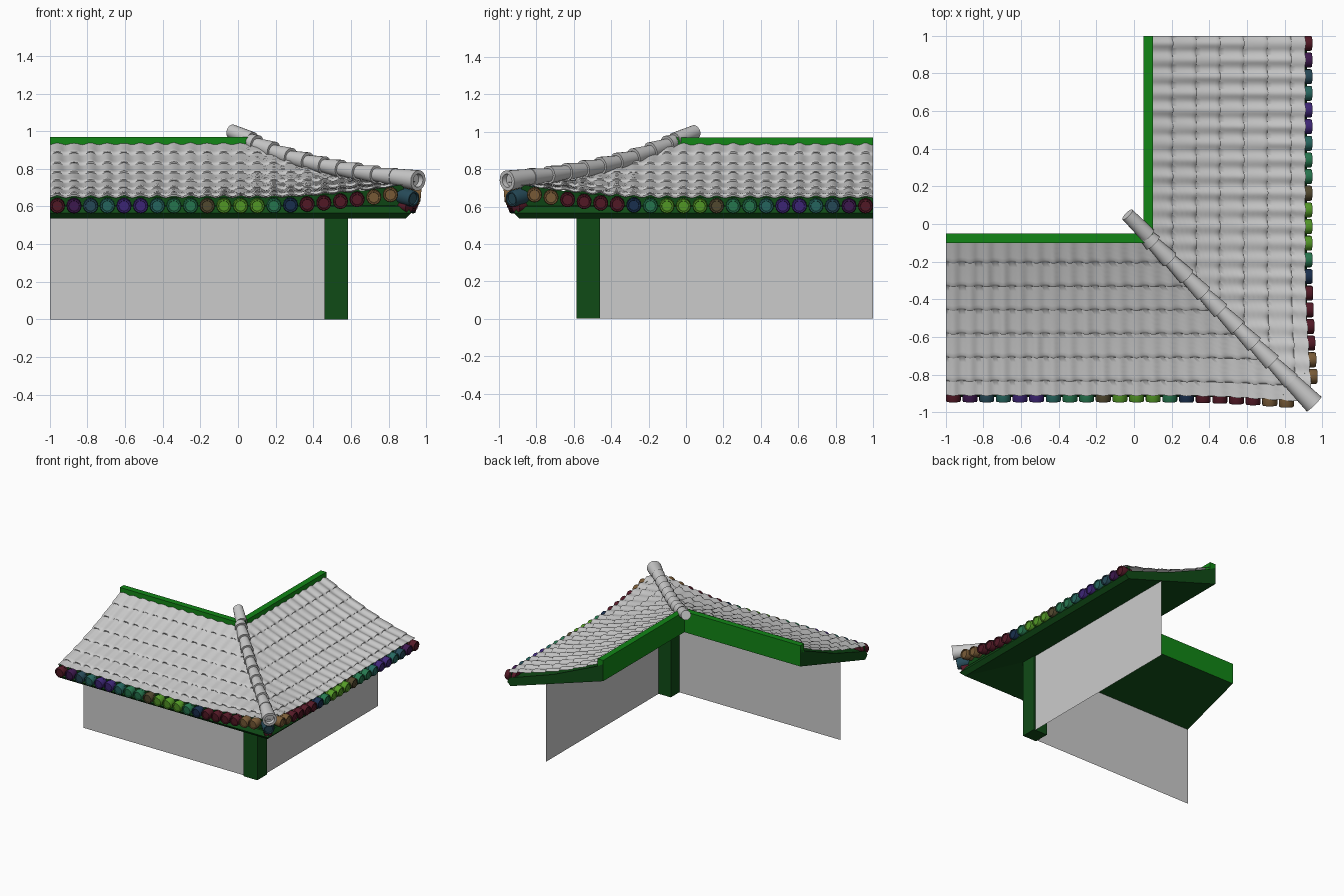
import bpy, bmesh, math, random
from mathutils import Vector

if "Cube" in bpy.data.objects:
    bpy.data.objects.remove(bpy.data.objects["Cube"])
random.seed(4)


def mat(name, c):
    m = bpy.data.materials.new(name)
    m.diffuse_color = (*c, 1)
    m.use_nodes = True
    m.node_tree.nodes["Principled BSDF"].inputs["Base Color"].default_value = m.diffuse_color
    return m


dark = mat("dark_green_paint", (0.005, 0.07, 0.008))
bright = mat("bright_green_paint", (0.006, 0.24, 0.008))
hues = [mat("glaze_%d" % i, c) for i, c in enumerate([
    (.09, .01, .02), (.05, .01, .08), (.02, .07, .10), (.02, .14, .12), (.05, .02, .19),
    (.02, .19, .08), (.09, .07, .03), (.09, .33, .02), (.01, .03, .08), (.20, .11, .04)])]


def make(name, verts, faces, m=None, smooth=None, fix=True):
    me = bpy.data.meshes.new(name)
    me.from_pydata([tuple(v) for v in verts], [], faces)
    ob = bpy.data.objects.new(name, me)
    bpy.context.collection.objects.link(ob)
    if fix:
        bm = bmesh.new()
        bm.from_mesh(me)
        bmesh.ops.recalc_face_normals(bm, faces=bm.faces)
        bm.to_mesh(me)
        bm.free()
    if m:
        me.materials.append(m)
    if smooth:
        bpy.ops.object.select_all(action='DESELECT')
        ob.select_set(True)
        bpy.context.view_layer.objects.active = ob
        bpy.ops.object.shade_smooth_by_angle(angle=math.radians(smooth))
    return ob


# a = position along the eave, d = distance out from the ridge; the wings mirror over the diagonal
def place(side, a, d, z):
    return (a, -d, z) if side == 0 else (d, -a, z)


def flare(a):
    return max(0, (a - 0.1) / 0.8) ** 2


def roof_z(a, d):
    u = (d - 0.1) / 0.8
    return 0.935 - 0.285 * (1.4 * u - 0.4 * u * u) + 0.075 * flare(a) * max(u, 0) ** 1.5


def lathe(name, p, q, profile, n=20, m=None):
    """Spin (along, radius) pairs around the line p-q."""
    p, q = Vector(p), Vector(q)
    rot = (q - p).to_track_quat('Z', 'Y')
    verts, faces = [], []
    for h, r in profile:
        for i in range(n):
            t = 2 * math.pi * i / n
            verts.append(p + rot @ Vector((r * math.cos(t), r * math.sin(t), h * (q - p).length)))
    for k in range(len(profile) - 1):
        for i in range(n):
            j = (i + 1) % n
            faces.append((k * n + i, k * n + j, k * n + n + j, k * n + n + i))
    faces.append(tuple(range(n)))
    faces.append(tuple(range(len(verts) - n, len(verts))))
    return make(name, verts, faces, m, 35)


def prism(name, side, section, m):
    """Extrude a (d, z) section from the open end to the mitred corner."""
    n = len(section)
    verts = [place(side, -1, d, z) for d, z in section] + [place(side, d, d, z) for d, z in section]
    faces = [(i, (i + 1) % n, n + (i + 1) % n, n + i) for i in range(n)]
    faces += [tuple(range(n)), tuple(range(n, 2 * n))]
    return make(name, verts, faces, m)


def box(name, x0, x1, y0, y1, z0, z1, m=None):
    v = [(x, y, z) for x in (x0, x1) for y in (y0, y1) for z in (z0, z1)]
    f = [(0, 1, 3, 2), (4, 5, 7, 6), (0, 1, 5, 4), (2, 3, 7, 6), (0, 2, 6, 4), (1, 3, 7, 5)]
    return make(name, v, f, m)


pitch = 0.0885
order = [0, 1, 2, 3, 4, 4, 3, 5, 5, 6, 7, 7, 7, 5, 8, 0, 0, 0, 0, 9, 9, 2]
for side, label in enumerate(("front", "right")):
    # sloping green roof body (bright inner face) and ridge beam
    body = prism(label + "_roof_body", side,
                 [(0.05, 0.80), (0.89, 0.535), (0.92, 0.565), (0.90, 0.60), (0.5, 0.735), (0.1, 0.91),
                  (0.05, 0.94)], dark)
    body.data.materials.append(bright)
    body.data.polygons[6].material_index = 1
    prism(label + "_ridge_beam", side, [(0.05, 0.90), (0.05, 0.97), (0.1, 0.97), (0.1, 0.90)], bright)

    # wavy tile sheet, stepped in courses
    rows, cols, span = [], 210, 0.126
    for c in range(7):
        for f in (0, 0.2, 0.4, 0.6, 0.8, 0.93, 1):
            if 0.079 + span * (c + f) < 0.915:
                rows.append((c, f, 0.079 + span * (c + f)))
    shift = [[random.uniform(-1, 1) for _ in range(30)] for _ in range(7)]
    verts, faces = [], []
    for c, f, d in rows:
        for i in range(cols + 1):
            a = -1 + (d + 1) * i / cols
            w = math.cos(2 * math.pi * (a + 0.96) / pitch)
            jit = shift[c][int((a + 1) / pitch)] * 0.003 * max(0, w)
            z = roof_z(a, d) - 0.004 + 0.005 * w + 0.011 * f - (0.004 if f == 1 else 0) + jit
            dd = d + 0.035 * flare(a) * ((d - 0.1) / 0.8) ** 2 + 0.005 * w * f
            verts.append(place(side, a + 0.035 * flare(d) * (i / cols) ** 8 * d, dd, z))
    for r in range(len(rows) - 1):
        for i in range(cols):
            q = r * (cols + 1) + i
            quad = (q, q + cols + 1, q + cols + 2, q + 1)
            faces.append(quad if side == 0 else quad[::-1])
    make(label + "_roof_tiles", verts, faces, None, 50, fix=False)

    # board closing the gap under the upswept eave
    n, sv = 40, []
    for i in range(n + 1):
        a = -1 + 1.88 * i / n
        sv += [place(side, a, 0.885, 0.58), place(side, a, 0.885 + 0.03 * flare(a), roof_z(a, 0.89) - 0.004)]
    sf = [(2 * i, 2 * i + 2, 2 * i + 3, 2 * i + 1) for i in range(n)]
    make(label + "_eave_board", sv, [q if side == 0 else q[::-1] for q in sf], dark, fix=False)

    # round coloured eave tile ends
    for i, h in enumerate(order[:21]):
        a = -0.96 + i * pitch
        z = roof_z(a, 0.9) - 0.048
        out = 0.035 * flare(a)
        lathe(label + "_eave_tile_end", place(side, a, 0.85 + out, z + 0.008), place(side, a, 0.945 + out, z),
              [(0, .034), (.5, .036), (.55, .040), (.92, .040), (1, .036), (1, .029), (.94, .027)], 16, hues[h])

    # wall panel
    e = place(side, -1, 0.57, 0)
    s = place(side, 0.47, 0.57, 0)
    make(label + "_wall", [s, e, (e[0], e[1], 0.645), (s[0], s[1], 0.645)], [(0, 1, 2, 3)], None, fix=False)

# corner post
box("corner_post", 0.46, 0.585, -0.585, -0.46, 0, 0.655, dark)

# coloured corner tile ends below the hip
lathe("corner_tile_end", (0.80, -0.80, 0.675), (0.935, -0.935, 0.64),
      [(0, .045), (.9, .045), (1, .040), (1, .032), (.95, .03)], 16, hues[2])
lathe("corner_lower_end", (0.82, -0.82, 0.615), (0.91, -0.91, 0.595),
      [(0, .03), (1, .03)], 16, hues[0])

# hip ridge of overlapping tapered tubes
path = [(.05, .957), (.1, .932), (.19, .897), (.28, .864), (.37, .840), (.46, .818), (.55, .800),
        (.64, .785), (.735, .770), (.835, .757)]
for (t0, z0), (t1, z1) in zip(path, path[1:]):
    lathe("hip_tile", (t0 - .015, .015 - t0, z0), (t1, -t1, z1), [(0, .034), (1, .048), (1, .036)], 20)
lathe("hip_top_tile", (-0.035, 0.05, 1.0), (0.075, -0.06, 0.953), [(0, .037), (1, .043)], 20)
lathe("hip_end_tile", (0.82, -0.82, 0.759), (0.957, -0.957, 0.738),
      [(0, .043), (1, .055), (1, .036), (.85, .034)], 24)
